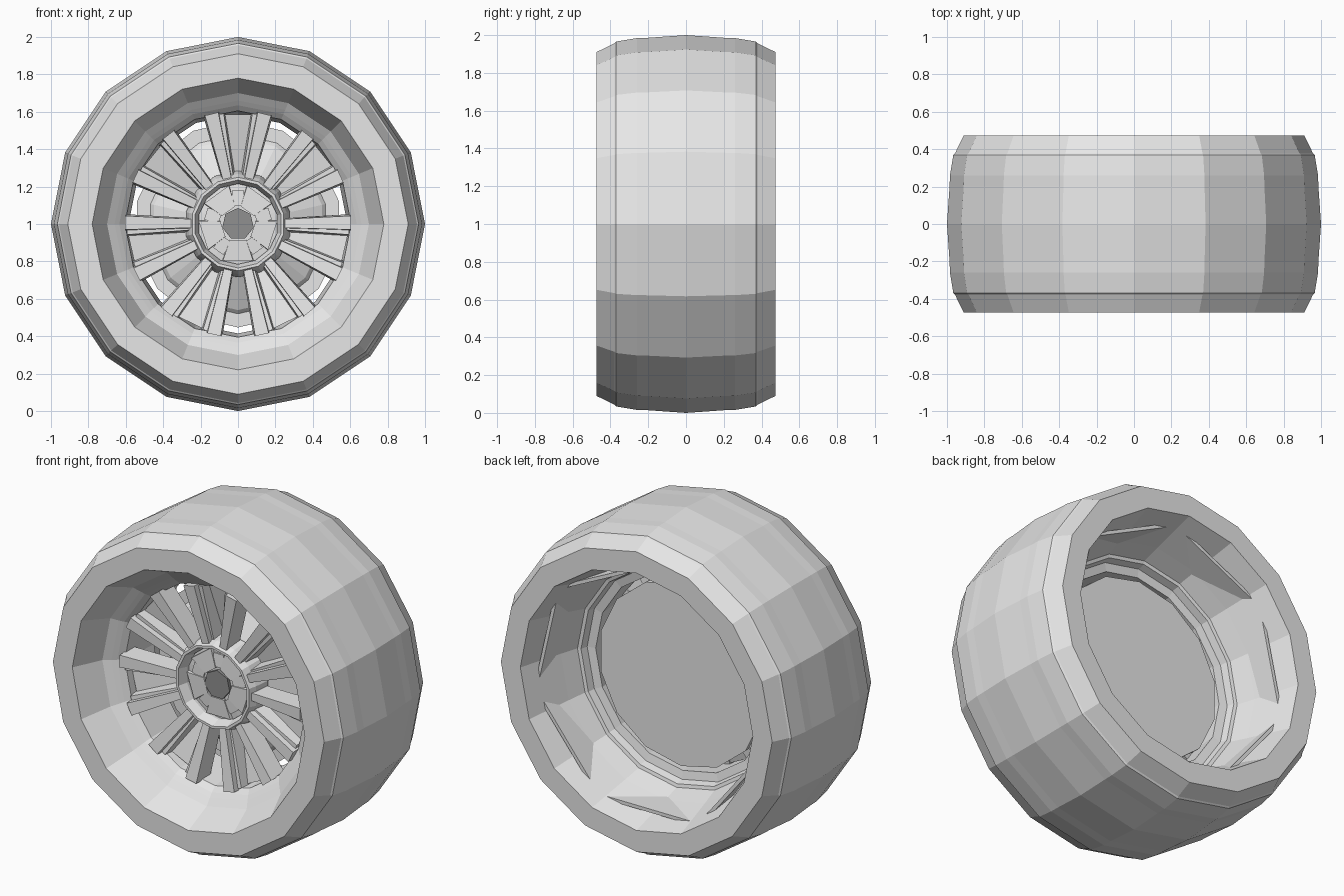
import bpy, bmesh
from math import sin, cos, pi, radians

cube = bpy.data.objects.get("Cube")
if cube:
    bpy.data.objects.remove(cube)


def material(name, value):
    m = bpy.data.materials.new(name)
    m.use_nodes = True
    col = (value, value, value, 1)
    m.diffuse_color = col
    m.node_tree.nodes["Principled BSDF"].inputs["Base Color"].default_value = col
    return m


LIGHT = material("light_grey", 0.8)
DARK = material("dark_grey", 0.28)


def polar(r, angle, y, side=0):
    """Point at radius r on the wheel, shifted sideways along the tangent."""
    c, s = cos(angle), sin(angle)
    return (r * c - side * s, y, 1 + r * s + side * c)


def finish(name, bm, mat):
    bmesh.ops.recalc_face_normals(bm, faces=bm.faces)
    me = bpy.data.meshes.new(name)
    bm.to_mesh(me)
    bm.free()
    me.materials.append(mat)
    ob = bpy.data.objects.new(name, me)
    bpy.context.collection.objects.link(ob)
    return ob


def lathe(name, profile, sides, mat=LIGHT, caps=False):
    """Spin (y, radius) pairs about the axle, one corner on top; closed loop or capped."""
    bm = bmesh.new()
    rings = [[bm.verts.new(polar(r, pi / 2 + 2 * pi * i / sides, y))
              for i in range(sides)] for y, r in profile]
    pairs = list(zip(rings, rings[1:]))
    if caps:
        bm.faces.new(rings[0])
        bm.faces.new(rings[-1])
    else:
        pairs.append((rings[-1], rings[0]))
    for a, b in pairs:
        for i in range(sides):
            j = (i + 1) % sides
            bm.faces.new((a[i], a[j], b[j], b[i]))
    return finish(name, bm, mat)


def radial_bars(name, angles, inner, outer, slim=1.0):
    """Tapered bars; each end is (radius, front y, back y, half width)."""
    bm = bmesh.new()
    for deg in angles:
        a = radians(deg)
        ends = []
        for r, front, back, w in (inner, outer):
            ends.append([bm.verts.new(polar(r, a, y, s)) for y, s in
                         ((front, -w * slim), (front, w * slim), (back, w), (back, -w))])
        p, q = ends
        bm.faces.new(p)
        bm.faces.new(q)
        for i in range(4):
            j = (i + 1) % 4
            bm.faces.new((p[i], p[j], q[j], q[i]))
    return finish(name, bm, LIGHT)


# Tyre: crowned tread with shoulder lips, flat sidewalls, stepped inner walls
half_tread = [(0.474, 0.91), (0.378, 0.957), (0.37, 0.966), (0.26, 0.984), (0.2, 0.986)]
tread = [(-y, r) for y, r in half_tread] + [(0, 1.0)] + half_tread[::-1]
back_wall = [(0.474, 0.78), (0.2, 0.70), (0.09, 0.665), (0.085, 0.645), (0.04, 0.635),
             (0.03, 0.585)]
front_wall = [(-0.22, 0.605), (-0.25, 0.635), (-0.27, 0.66), (-0.3, 0.70), (-0.474, 0.78)]
lathe("tyre_and_rim", tread + back_wall + front_wall, 16)

# Seven-sided inner flange that breaks through the back wall
lathe("inner_flange", [(0.36, 0.767), (0.36, 0.79), (0.14, 0.79), (0.14, 0.767)], 7)

# Brake disc with the axle drum in front of it
lathe("brake_disc", [(0.02, 0.553), (0.045, 0.553)], 14, caps=True)
lathe("axle_drum", [(-0.16, 0.22), (-0.1, 0.25), (0.0, 0.46), (0.02, 0.48)], 14, caps=True)

# Seven pairs of spokes, each with a lower inner flank, bridged by a sloping web
centres = [90 + 360 * k / 7 for k in range(7)]
spokes = [c + s * 13.5 for c in centres for s in (-1, 1)]
flanks = [c + s * 9 for c in centres for s in (-1, 1)]
radial_bars("spokes", spokes, (0.23, -0.225, -0.11, 0.028),
            (0.605, -0.27, -0.15, 0.046), slim=0.8)
radial_bars("spoke_flanks", flanks, (0.23, -0.19, -0.1, 0.025),
            (0.595, -0.235, -0.14, 0.028), slim=0.6)
radial_bars("spoke_webs", centres, (0.24, -0.1, -0.07, 0.05),
            (0.585, -0.18, -0.15, 0.085))

# Hub: flared collar around a dished face
lathe("hub_collar", [(-0.11, 0.285), (-0.2, 0.268), (-0.245, 0.25),
                     (-0.245, 0.235), (-0.19, 0.215), (-0.11, 0.215)], 14)
lathe("hub_face", [(-0.11, 0.225), (-0.17, 0.225), (-0.18, 0.12), (-0.18, 0.08)],
      10, caps=True)

# Raised pads between five lug slots
lugs = [90 + 72 * k for k in range(5)]
radial_bars("lug_pads", [a + 36 for a in lugs], (0.085, -0.195, -0.16, 0.045),
            (0.195, -0.19, -0.16, 0.085), slim=0.95)
radial_bars("lug_keys", lugs, (0.1, -0.19, -0.16, 0.033), (0.18, -0.185, -0.16, 0.033))

# Centre cap
lathe("centre_cap", [(-0.17, 0.086), (-0.2, 0.086)], 7, mat=DARK, caps=True)
